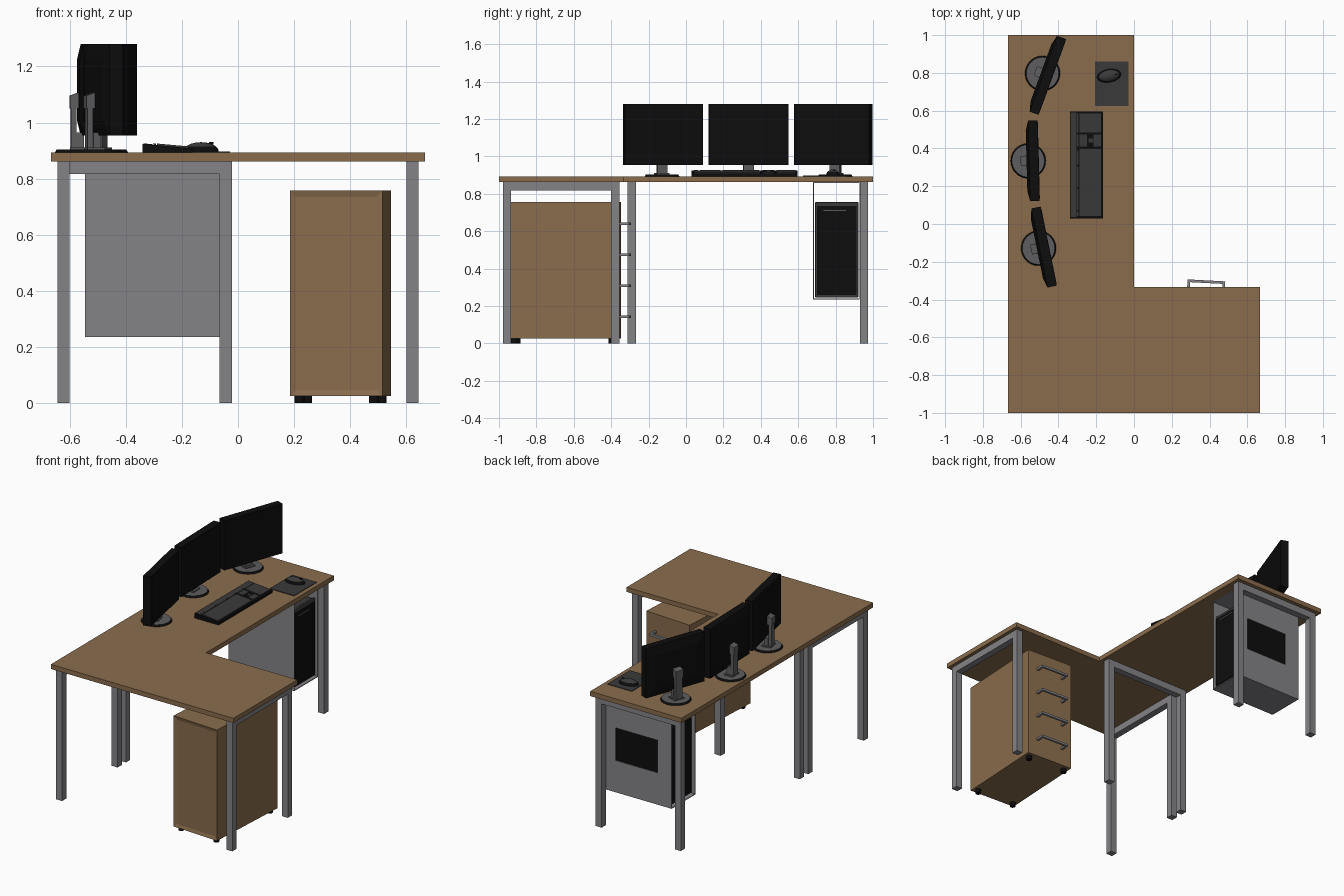
import bpy, bmesh
from math import radians, cos
from mathutils import Matrix, Vector

cube = bpy.data.objects.get("Cube")
if cube:
    bpy.data.objects.remove(cube, do_unlink=True)


def material(name, r, g, b):
    m = bpy.data.materials.new(name)
    m.use_nodes = True
    m.diffuse_color = (r, g, b, 1)
    m.node_tree.nodes["Principled BSDF"].inputs["Base Color"].default_value = (r, g, b, 1)
    return m


WOOD = material("wood", .255, .152, .073)
METAL = material("grey metal", .23, .23, .245)
STEEL = material("stand grey", .11, .11, .115)
DARK = material("charcoal", .042, .042, .042)
BLACK = material("black", .004, .004, .004)


def finish(name, bm, mats, matrix=None):
    bmesh.ops.recalc_face_normals(bm, faces=bm.faces)
    me = bpy.data.meshes.new(name)
    bm.to_mesh(me)
    bm.free()
    for m in mats:
        me.materials.append(m)
    ob = bpy.data.objects.new(name, me)
    bpy.context.collection.objects.link(ob)
    if matrix:
        ob.matrix_world = matrix
    return ob


def box_bm(lo, hi):
    lo, hi = Vector(lo), Vector(hi)
    bm = bmesh.new()
    bmesh.ops.create_cube(bm, size=1, matrix=Matrix.Translation((lo + hi) / 2) @ Matrix.Diagonal((*(hi - lo), 1)))
    return bm


def box(name, lo, hi, mat, matrix=None, bevel=0):
    ob = finish(name, box_bm(lo, hi), [mat], matrix)
    if bevel:
        mod = ob.modifiers.new("rounding", "BEVEL")
        mod.width, mod.segments = bevel, 2
    return ob


def disc(name, x, y, z0, z1, r0, r1, mats, matrix=None, sides=24):
    """Tapered cylinder; a second material colours the top face."""
    bm = bmesh.new()
    bmesh.ops.create_cone(bm, cap_ends=True, segments=sides, radius1=r0, radius2=r1, depth=z1 - z0,
                          matrix=Matrix.Translation((x, y, (z0 + z1) / 2)))
    bm.normal_update()
    for f in bm.faces:
        f.material_index = len(mats) - 1 if f.normal.z > .9 else 0
    return finish(name, bm, mats, matrix)


def prism(name, outline, axis, depth, mat, matrix=None):
    bm = bmesh.new()
    face = bm.faces.new([bm.verts.new(p) for p in outline])
    ext = bmesh.ops.extrude_face_region(bm, geom=[face])
    verts = [v for v in ext["geom"] if isinstance(v, bmesh.types.BMVert)]
    bmesh.ops.translate(bm, verts=verts, vec=Vector(axis) * depth)
    return finish(name, bm, [mat], matrix)


def turned(x, y, z, degrees):
    return Matrix.Translation((x, y, z)) @ Matrix.Rotation(radians(degrees), 4, 'Z')


# L-shaped desktop
E, T, TOP = .667, .862, .893
prism("desktop", [(-E, -1, T), (E, -1, T), (E, -.333, T), (0, -.333, T), (0, 1, T), (-E, 1, T)],
      (0, 0, 1), TOP - T, WOOD)

# Inverted-U leg frames
H = .022


def leg_frame(name, a, b):
    for i, (x, y) in enumerate((a, b)):
        box(f"{name}_leg_{i + 1}", (x - H, y - H, 0), (x + H, y + H, T), METAL)
    # the rail runs between the inner faces of the two legs
    dx, dy = (H, -H) if a[1] == b[1] else (-H, H)
    box(f"{name}_rail", (a[0] + dx, a[1] + dy, .817), (b[0] - dx, b[1] - dy, T), METAL)


leg_frame("return_left_frame", (.622, -.957), (.622, -.378))
leg_frame("return_right_frame", (-.622, -.957), (-.622, -.378))
leg_frame("main_front_frame", (-.622, -.29), (-.044, -.29))
leg_frame("main_back_frame", (-.622, .952), (-.044, .952))

# Drawer cabinet, slightly turned, drawers facing the back
cab = turned(.365, -.65, 0, -3)
W, D = .165, .295
bm = box_bm((-W, -D, .025), (W, D, .757))
bm.normal_update()
panel = [f for f in bm.faces if f.normal.y < -.9]
bmesh.ops.inset_region(bm, faces=panel, thickness=.031, depth=-.006)
finish("cabinet", bm, [WOOD], cab)
for sx in (-1, 1):
    for sy in (-1, 1):
        disc("cabinet_foot", sx * .133, sy * .26, 0, .025, .018, .018, [BLACK], cab, 12)
for i in range(4):
    z = .142 + i * .166
    box("drawer_handle_bar", (-.1, D + .043, z - .007), (.1, D + .057, z + .007), METAL, cab)
    for s in (-1, 1):
        box("drawer_handle_post", (s * .093 - .007, D, z - .007), (s * .093 + .007, D + .045, z + .007), METAL, cab)

# Computer holder: open-ended sleeve with a window in its back panel
X0, X1, Z0 = -.545, -.065, .235
box("holder_front_panel", (X0, .68, Z0), (X1, .684, T), METAL)
box("holder_floor", (X0, .684, Z0), (X1, .926, Z0 + .005), METAL)
box("holder_ceiling", (X0, .684, T - .005), (X1, .926, T), METAL)


def ring(bm, x0, x1, z0, z1):
    return [bm.verts.new((x, .926, z)) for x, z in ((x0, z0), (x1, z0), (x1, z1), (x0, z1))]


bm = bmesh.new()
outer, inner = ring(bm, X0, X1, Z0, T), ring(bm, -.44, -.135, .445, .66)
for i in range(4):
    j = (i + 1) % 4
    bm.faces.new((outer[i], outer[j], inner[j], inner[i]))
back = finish("holder_back_panel", bm, [METAL])
solid = back.modifiers.new("thickness", "SOLIDIFY")
solid.thickness, solid.offset = .004, 0

# Computer tower
box("tower_body", (-.53, .693, .25), (-.095, .92, .745), BLACK, bevel=.006)
box("tower_front_frame", (-.095, .69, .245), (-.08, .922, .756), DARK, bevel=.006)
box("tower_front_plate", (-.08, .7, .258), (-.073, .912, .735), BLACK, bevel=.003)
box("tower_disc_slot", (-.073, .735, .708), (-.071, .855, .714), STEEL)
box("tower_top_trim", (-.5, .705, .745), (-.095, .908, .754), DARK)


# Monitors, each built facing +x and then turned
def monitor(x, y, degrees):
    m = turned(x, y, 0, degrees)
    w, lo, hi = .2135, .953, 1.28
    bm = box_bm((-.025, -w, lo), (.025, w, hi))
    bm.normal_update()
    rear = [f for f in bm.faces if f.normal.x < -.9]
    bmesh.ops.inset_region(bm, faces=rear, thickness=.075, depth=.014)
    finish("monitor_case", bm, [BLACK], m)
    box("monitor_screen", (.025, -w + .012, lo + .014), (.0262, w - .012, hi - .012), BLACK, m)
    disc("monitor_base", -.03, 0, TOP, TOP + .011, .093, .086, [BLACK, STEEL], m, 32)
    box("monitor_base_hub", (-.068, -.035, TOP + .01), (-.005, .035, TOP + .018), STEEL, m)
    box("monitor_column", (-.066, -.024, TOP + .01), (-.046, .024, 1.06), STEEL, m)
    box("monitor_neck", (-.046, -.028, TOP + .01), (-.02, .028, .965), STEEL, m)
    prism("monitor_mount", [(-.07, -.026, 1.05), (-.036, -.026, 1.05), (-.036, -.026, 1.108), (-.07, -.026, 1.096)],
          (0, 1, 0), .052, STEEL, m)


monitor(-.476, -.122, 11.5)
monitor(-.53, .335, 1.5)
monitor(-.456, .787, -20)

# Keyboard: wedge body with key blocks lying on the sloped top
prism("keyboard_body", [(-.34, .03, TOP), (-.163, .03, TOP), (-.163, .03, .908), (-.34, .03, .924)],
      (0, 1, 0), .565, BLACK)
slope = Matrix.Translation((-.34, 0, .924)) @ Matrix.Rotation(radians(5.2), 4, 'Y')


def keys(name, x0, x1, y0, y1, h=.006):
    box(name, (x0, y0, -.002), (x1, y1, h), DARK, slope)


keys("key_block_main", .051, .165, .042, .398)
keys("key_block_number_pad", .051, .165, .485, .585)
keys("key_block_edit", .051, .09, .41, .474)
keys("key_block_arrows", .126, .165, .41, .474)
keys("key_arrow_up", .1, .124, .431, .453)
keys("keyboard_rear_strip", .003, .036, .036, .59, .002)
for y0, y1 in ((.042, .065), (.075, .185), (.195, .305), (.315, .39), (.41, .474), (.485, .585)):
    keys("function_keys", .039, .047, y0, y1)

# Mouse mat and mouse
box("mouse_mat", (-.206, .626, TOP), (-.028, .86, TOP + .004), DARK)
pointer = turned(-.132, .785, TOP + .004, 10)
bm = bmesh.new()
bmesh.ops.create_uvsphere(bm, u_segments=24, v_segments=16, radius=1, matrix=Matrix.Diagonal((.064, .035, .033, 1)))
bmesh.ops.bisect_plane(bm, geom=bm.verts[:] + bm.edges[:] + bm.faces[:], plane_co=(0, 0, 0),
                       plane_no=(0, 0, 1), clear_inner=True)
bmesh.ops.holes_fill(bm, edges=[e for e in bm.edges if e.is_boundary])
for f in bm.faces:
    f.material_index = 1 if f.calc_center_median().z > .017 else 0
    f.smooth = True
finish("mouse", bm, [BLACK, DARK], pointer)
box("mouse_wheel", (.03, -.003, .024), (.045, .003, .033), BLACK, pointer)
